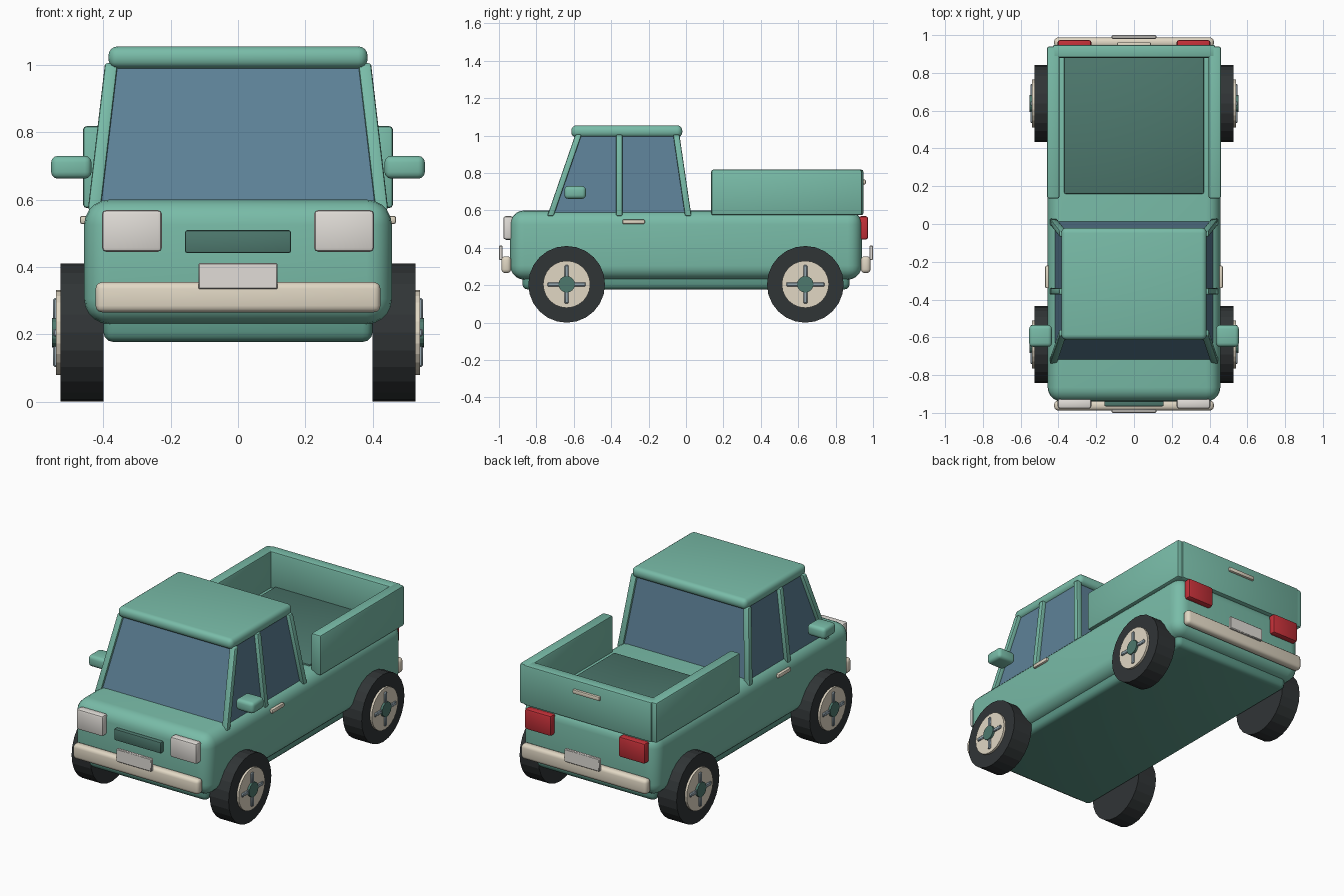
import bpy, bmesh
from math import radians, pi
from mathutils import Matrix

if "Cube" in bpy.data.objects:
    bpy.data.objects.remove(bpy.data.objects["Cube"])


def material(name, rgb):
    m = bpy.data.materials.new(name)
    m.diffuse_color = (*rgb, 1)
    m.use_nodes = True
    m.node_tree.nodes["Principled BSDF"].inputs["Base Color"].default_value = m.diffuse_color
    return m


GREEN = material("body green", (0.19, 0.50, 0.39))
DARK = material("dark green", (0.075, 0.19, 0.155))
GLASS = material("window blue", (0.11, 0.22, 0.31))
CREAM = material("cream", (0.75, 0.68, 0.55))
LAMP = material("lamp white", (0.75, 0.72, 0.68))
RED = material("tail red", (0.55, 0.03, 0.04))
RUBBER = material("rubber", (0.03, 0.035, 0.037))
STEEL = material("steel", (0.30, 0.38, 0.43))


def finish(name, bm, mat, smooth=True):
    bmesh.ops.recalc_face_normals(bm, faces=bm.faces)
    me = bpy.data.meshes.new(name)
    bm.to_mesh(me)
    bm.free()
    me.materials.append(mat)
    ob = bpy.data.objects.new(name, me)
    bpy.context.collection.objects.link(ob)
    if smooth:
        bpy.ops.object.select_all(action='DESELECT')
        bpy.context.view_layer.objects.active = ob
        ob.select_set(True)
        bpy.ops.object.shade_smooth_by_angle(angle=radians(40))
    return ob


def frustum(name, low, high, mat, bevel=0.0, seg=3):
    """low and high are (x0, x1, y0, y1, z) rectangles."""
    bm = bmesh.new()
    bmesh.ops.create_cube(bm, size=2)
    for v in bm.verts:
        r = high if v.co.z > 0 else low
        v.co = (r[1] if v.co.x > 0 else r[0], r[3] if v.co.y > 0 else r[2], r[4])
    if bevel:
        bmesh.ops.bevel(bm, geom=bm.edges[:], offset=bevel, segments=seg,
                        profile=0.5, affect='EDGES', clamp_overlap=True)
    return finish(name, bm, mat, bevel > 0)


def box(name, x, y, z, mat, bevel=0.0, seg=3):
    x, y = sorted(x), sorted(y)
    return frustum(name, (*x, *y, z[0]), (*x, *y, z[1]), mat, bevel, seg)


def pillar(name, a, b, mat, w=0.019, d=0.017):
    def rect(p):
        return (p[0] - w, p[0] + w, p[1] - d, p[1] + d, p[2])
    return frustum(name, rect(a), rect(b), mat, 0.007, 2)


def disc(name, r, x0, x1, y, z, mat, sides=24, bevel=0.0):
    bm = bmesh.new()
    bmesh.ops.create_cone(bm, cap_ends=True, segments=sides, radius1=r, radius2=r, depth=abs(x1 - x0))
    if bevel:
        rim = [e for e in bm.edges if abs(e.verts[0].co.z - e.verts[1].co.z) < 1e-5]
        bmesh.ops.bevel(bm, geom=rim, offset=bevel, segments=1, affect='EDGES')
    bmesh.ops.transform(bm, verts=bm.verts, matrix=Matrix.Translation(((x0 + x1) / 2, y, z)) @ Matrix.Rotation(pi / 2, 4, 'Y'))
    return finish(name, bm, mat, False)


# Main hull
box("lower_body", (-0.457, 0.457), (-0.94, 0.94), (0.23, 0.60), GREEN, 0.075, 5)
box("chassis", (-0.40, 0.40), (-0.875, 0.875), (0.177, 0.28), material("sill green", (0.11, 0.32, 0.25)), 0.03)

# Cab
frustum("cab_glass", (-0.421, 0.421, -0.728, 0.018, 0.57), (-0.371, 0.371, -0.578, -0.048, 1.005), GLASS)
box("roof", (-0.385, 0.385), (-0.613, -0.02), (0.99, 1.055), GREEN, 0.028, 4)

# Load bed
box("bed_floor", (-0.37, 0.37), (0.16, 0.89), (0.58, 0.61), DARK, 0.008, 2)
box("tailgate", (-0.43, 0.43), (0.88, 0.948), (0.575, 0.818), GREEN, 0.01, 2)
box("tailgate_handle", (-0.09, 0.09), (0.94, 0.962), (0.74, 0.765), CREAM, 0.006, 2)

# Front grille, bumpers and plates
box("grille", (-0.157, 0.157), (-0.965, -0.93), (0.441, 0.509), DARK, 0.006, 2)
for end, tag in ((-1, "front"), (1, "rear")):
    box(tag + "_bumper", (-0.423, 0.423), (end * 0.935, end * 0.987), (0.265, 0.355), CREAM, 0.02, 3)
    box(tag + "_plate", (-0.118, 0.118), (end * 0.98, end * 1.0), (0.334, 0.412), LAMP, 0.004, 1)

for s, side in ((-1, "right"), (1, "left")):
    # Window pillars
    for tag, y0, y1 in (("front", -0.725, -0.575), ("middle", -0.357, -0.357), ("rear", 0.012, -0.052)):
        pillar(f"{tag}_pillar_{side}", (s * 0.427, y0, 0.57), (s * 0.376, y1, 1.005), GREEN)
    # Bed wall, mirror, door handle
    box("bed_side_" + side, (s * 0.395, s * 0.46), (0.135, 0.94), (0.575, 0.818), GREEN, 0.01, 2)
    box("mirror_" + side, (s * 0.435, s * 0.555), (-0.65, -0.535), (0.662, 0.73), GREEN, 0.02, 3)
    box("door_handle_" + side, (s * 0.445, s * 0.47), (-0.34, -0.22), (0.527, 0.552), CREAM, 0.008, 2)
    # Lamps
    box("headlight_" + side, (s * 0.226, s * 0.404), (-0.977, -0.925), (0.445, 0.569), LAMP, 0.012, 2)
    box("tail_light_" + side, (s * 0.226, s * 0.404), (0.925, 0.974), (0.445, 0.569), RED, 0.012, 2)
    # Wheels
    for y, tag in ((-0.638, "front"), (0.638, "rear")):
        n, zc = f"{tag}_wheel_{side}_", 0.205
        disc(n + "tyre", 0.205, s * 0.40, s * 0.527, y, zc, RUBBER)
        disc(n + "rim", 0.126, s * 0.50, s * 0.54, y, zc, CREAM)
        disc(n + "hub", 0.044, s * 0.51, s * 0.553, y, zc, DARK, 16)
        for k in (-1, 1):
            a, b = sorted((k * 0.035, k * 0.102))
            box(n + "spoke", (s * 0.53, s * 0.549), (y - 0.011, y + 0.011), (zc + a, zc + b), STEEL, 0.004, 1)
            box(n + "spoke", (s * 0.53, s * 0.549), (y + a, y + b), (zc - 0.011, zc + 0.011), STEEL, 0.004, 1)
